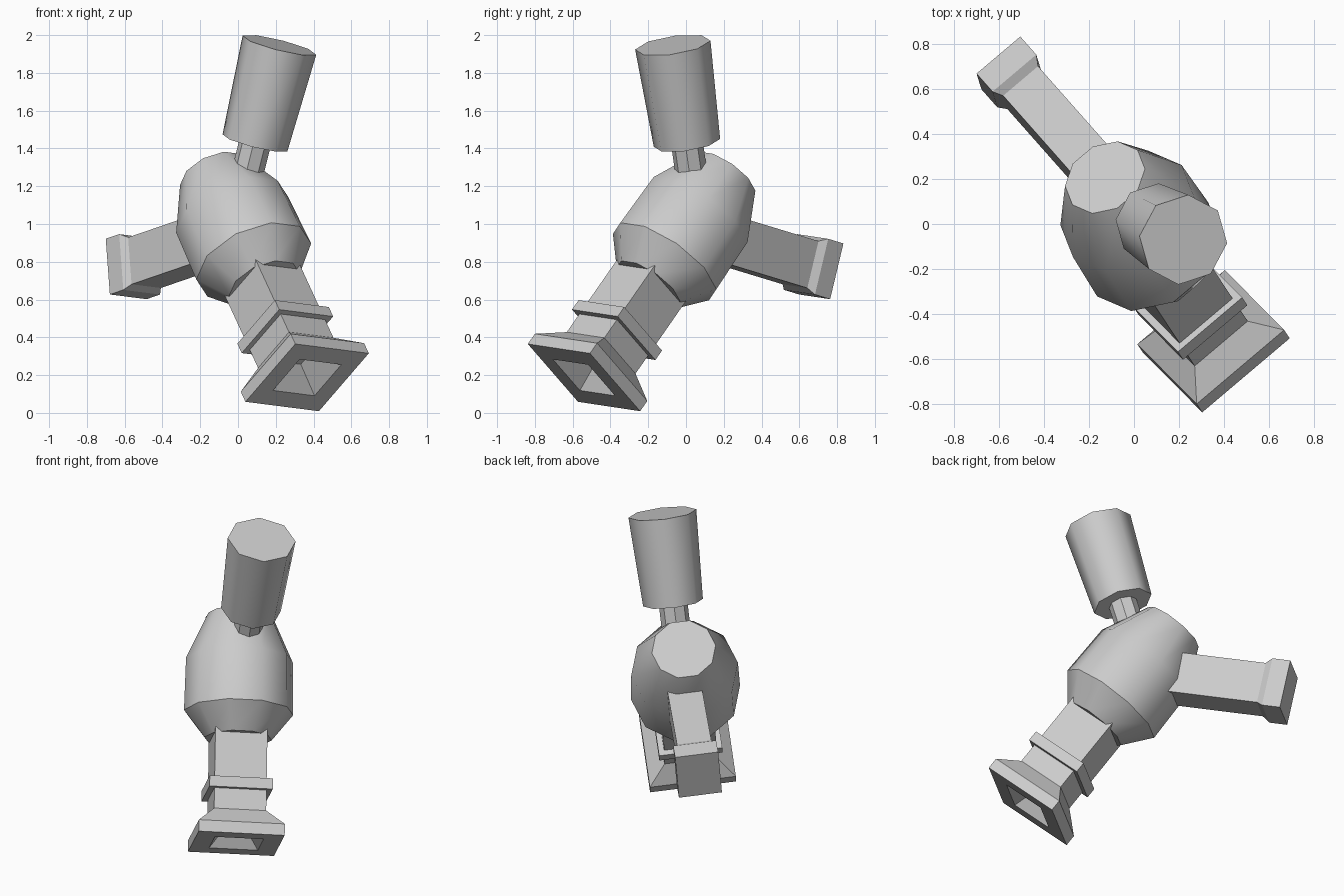
import bpy, bmesh, math
from mathutils import Vector

if "Cube" in bpy.data.objects:
    bpy.data.objects.remove(bpy.data.objects["Cube"])

grey = bpy.data.materials.new("light_grey")
grey.diffuse_color = (0.6, 0.6, 0.6, 1)
grey.use_nodes = True
grey.node_tree.nodes["Principled BSDF"].inputs["Base Color"].default_value = grey.diffuse_color

# Shared sideways direction of the tilted sprayer; every axis lies in its mid plane
SIDE = Vector((0.760, 0.643, -0.097)).normalized()


def flat_to_side(v):
    v = Vector(v)
    return (v - SIDE * v.dot(SIDE)).normalized()


def loft(name, origin, axis, sections, sides=4, smooth=None):
    """Skin (distance, half_width, half_height) sections along an axis."""
    axis = flat_to_side(axis)
    up = axis.cross(SIDE)
    if sides == 4:
        ring = [(-1, -1), (1, -1), (1, 1), (-1, 1)]
    else:
        ring = [(math.cos(2 * math.pi * i / sides), math.sin(2 * math.pi * i / sides))
                for i in range(sides)]
    bm = bmesh.new()
    loops = []
    for s, a, b in sections:
        c = Vector(origin) + axis * s
        loops.append([bm.verts.new(c + SIDE * (a * x) + up * (b * y)) for x, y in ring])
    for lo, hi in zip(loops, loops[1:]):
        for i in range(sides):
            j = (i + 1) % sides
            bm.faces.new((lo[i], lo[j], hi[j], hi[i]))
    bm.faces.new(loops[0][::-1])
    bm.faces.new(loops[-1])
    bmesh.ops.recalc_face_normals(bm, faces=bm.faces)
    me = bpy.data.meshes.new(name)
    bm.to_mesh(me)
    bm.free()
    me.materials.append(grey)
    ob = bpy.data.objects.new(name, me)
    bpy.context.collection.objects.link(ob)
    if smooth:
        bpy.ops.object.select_all(action='DESELECT')
        ob.select_set(True)
        bpy.context.view_layer.objects.active = ob
        bpy.ops.object.shade_smooth_by_angle(angle=math.radians(smooth))
    return ob


NOZZLE = (0.366, -0.54, 0.187)
FORWARD = (0.352, -0.535, -0.768)

# Barrel with flared square mouth and a tapered recess
loft("barrel", NOZZLE, FORWARD, [
    (-0.85, 0.155, 0.15), (-0.17, 0.155, 0.15), (-0.07, 0.256, 0.242),
    (0, 0.256, 0.242), (0, 0.145, 0.13), (-0.13, 0.045, 0.04)])

# Square collar around the barrel
loft("barrel_collar", NOZZLE, FORWARD, [(-0.36, 0.188, 0.182), (-0.295, 0.188, 0.182)])

# Ten-sided rounded body
loft("body", NOZZLE, FORWARD, [
    (s - 1.40, r, r) for s, r in ((0, 0.19), (0.28, 0.318), (0.60, 0.325), (0.76, 0.20))],
    sides=10, smooth=37.5)

# Rear grip with a flared foot
loft("grip", (-0.592, 0.716, 0.762), (-0.59, 0.77, -0.227), [
    (-0.80, 0.102, 0.128), (-0.15, 0.102, 0.128), (-0.11, 0.128, 0.152),
    (0, 0.128, 0.152)])

# Neck and cup on top
CUP = (0.09, 0.005, 1.43)
CUP_AXIS = (0.24, -0.139, 0.96)
loft("neck", CUP, CUP_AXIS, [(-0.26, 0.085, 0.085), (0.02, 0.085, 0.085)], sides=8)
loft("cup", CUP, CUP_AXIS, [(0, 0.178, 0.178), (0.538, 0.202, 0.202)], sides=8, smooth=50)
